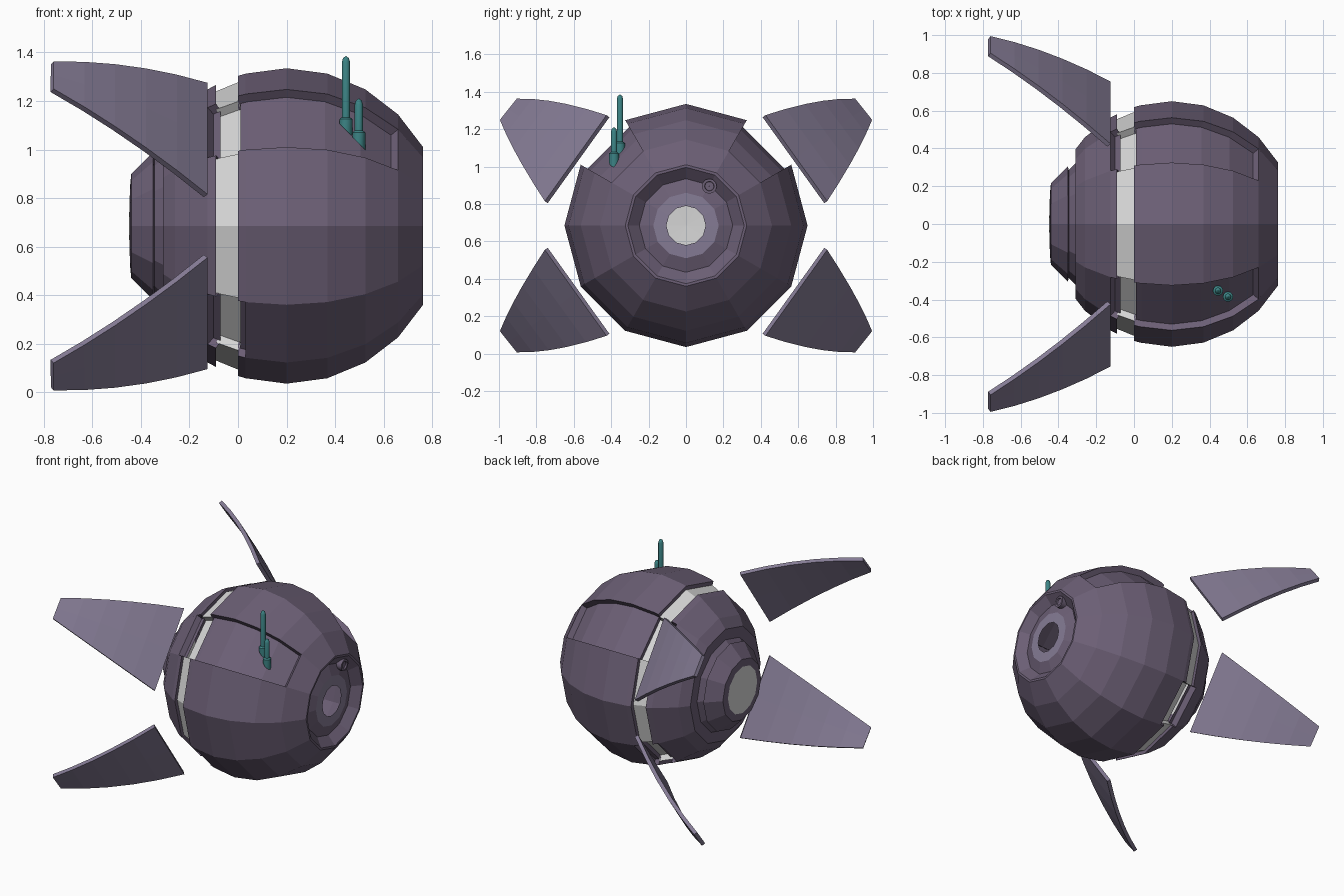
import bpy, bmesh, math
from mathutils import Vector

if "Cube" in bpy.data.objects:
    bpy.data.objects.remove(bpy.data.objects["Cube"])

AXIS_Z = 0.685      # height of the long axis
SIDES = 12
R = 0.65            # shell radius, centred at x = 0.2


def material(name, rgb):
    m = bpy.data.materials.new(name)
    m.diffuse_color = (*rgb, 1)
    m.use_nodes = True
    m.node_tree.nodes["Principled BSDF"].inputs["Base Color"].default_value = m.diffuse_color
    return m


HULL = material("dusky purple", (0.150, 0.115, 0.180))
PALE = material("pale purple", (0.235, 0.200, 0.300))
GREY = material("light grey", (0.68, 0.68, 0.68))
TEAL = material("teal", (0.045, 0.230, 0.235))


def finish(bm, name, mat, smooth=False):
    me = bpy.data.meshes.new(name)
    bm.to_mesh(me)
    bm.free()
    me.materials.append(mat)
    ob = bpy.data.objects.new(name, me)
    bpy.context.collection.objects.link(ob)
    if smooth:
        bpy.ops.object.select_all(action='DESELECT')
        ob.select_set(True)
        bpy.context.view_layer.objects.active = ob
        bpy.ops.object.shade_smooth_by_angle(angle=math.radians(40))
    return ob


def lathe_x(name, profile, mat, notch=None, flange_x=None, depth=0.04):
    """Revolve (x, r) points about the long axis; sink faces picked by notch."""
    bm = bmesh.new()
    rows = []
    for x, r in profile:
        rows.append([bm.verts.new((x, r * math.cos(a), r * math.sin(a)))
                     for a in (2 * math.pi * k / SIDES for k in range(SIDES))])
    for a, b in zip(rows, rows[1:]):
        for k in range(SIDES):
            n = (k + 1) % SIDES
            bm.faces.new((a[k], a[n], b[n], b[k]))
    bm.normal_update()
    if notch:
        picked = []
        for f in bm.faces:
            c = f.calc_center_median()
            ang = math.degrees(math.atan2(c.z, abs(c.y)))
            if notch(c.x, ang):
                picked.append(f)
        bmesh.ops.inset_region(bm, faces=picked, thickness=0.006, depth=-depth,
                               use_even_offset=True, use_boundary=False)
    if flange_x is not None:
        # turn the open rim inward
        rim = [e for e in bm.edges if e.is_boundary
               and all(abs(v.co.x - flange_x) < 0.012 for v in e.verts)]
        new = bmesh.ops.extrude_edge_only(bm, edges=rim)["geom"]
        for v in new:
            if isinstance(v, bmesh.types.BMVert):
                v.co.y *= 0.91
                v.co.z *= 0.91
    bmesh.ops.translate(bm, verts=bm.verts, vec=(0, 0, AXIS_Z))
    return finish(bm, name, mat)


def shell(x):
    return math.sqrt(R * R - (x - 0.2) ** 2)


def body_notch(x, ang):
    upper = 30 < ang < 60 and 0 <= x < 0.66
    lower = -60 < ang < -30 and x < 0.03
    return upper or lower


# front shell with its sunken eye socket
lat = [0.2 + R * math.sin(math.radians(d)) for d in range(-15, 61, 15)]
lathe_x("front_shell",
        [(0, shell(0))] + [(x, shell(x)) for x in lat]
        + [(lat[-1], 0.311), (0.71, 0.25), (0.735, 0.175)],
        HULL, body_notch, 0)
lathe_x("eye_ring", [(0.735, 0.175), (0.737, 0.105)], PALE)

# grey band between the shells
lathe_x("middle_band", [(-0.09, 0.555), (0, 0.592)], GREY,
        lambda x, a: 30 < abs(a) < 60)

# rear shell and tail cone
lathe_x("rear_shell",
        [(-0.31, 0.32), (-0.31, 0.395), (-0.26, shell(-0.26)),
         (-0.125, shell(-0.125)), (-0.09, shell(-0.09))],
        HULL, lambda x, a: 30 < abs(a) < 60 and x > -0.12, -0.09)
lathe_x("tail_cone", [(-0.445, 0.165), (-0.44, 0.215), (-0.35, 0.305),
                      (-0.345, 0.285), (-0.31, 0.32)], HULL)
lathe_x("tail_disc", [(-0.45, 0.001), (-0.445, 0.165)], GREY)


# four curved fins
def fin(name, sy, sz):
    bm = bmesh.new()
    rows = []
    steps = 5
    for i in range(steps + 1):
        t = i / steps
        bulge = 4 * t * (1 - t)
        x = -0.125 - 0.635 * t
        top = Vector((x, 0.425 + 0.48 * t + 0.02 * bulge, 0.59 + 0.088 * t + 0.025 * bulge))
        low = Vector((x, 0.755 + 0.24 * t + 0.025 * bulge, 0.13 + 0.435 * t + 0.02 * bulge))
        rows.append([bm.verts.new((p.x, sy * p.y, AXIS_Z + sz * p.z))
                     for p in (top, (top + low) / 2, low)])
    for a, b in zip(rows, rows[1:]):
        for k in range(2):
            bm.faces.new((a[k], a[k + 1], b[k + 1], b[k]))
    if sy * sz < 0:
        bmesh.ops.reverse_faces(bm, faces=bm.faces)
    bm.normal_update()
    bmesh.ops.solidify(bm, geom=bm.faces[:], thickness=0.025)
    bmesh.ops.recalc_face_normals(bm, faces=bm.faces)
    finish(bm, name, PALE)


for sy, side in ((-1, "front"), (1, "back")):
    for sz, level in ((1, "upper"), (-1, "lower")):
        fin(f"{level}_{side}_fin", sy, sz)


# antennas: slanted socket, thin rod, rounded tip
def antenna(name, x, y, z0, z1, z2):
    bm = bmesh.new()
    n = 12
    prof = [(0.001, z0), (0.027, z0), (0.027, z1), (0.017, z1 + 0.008),
            (0.017, z2 - 0.025), (0.012, z2 - 0.008), (0.001, z2)]
    rows = []
    for r, z in prof:
        row = []
        for k in range(n):
            a = 2 * math.pi * k / n
            slant = -1.0 * r * math.cos(a) + 0.02 if z == z0 else 0
            row.append(bm.verts.new((x + r * math.cos(a), y + r * math.sin(a), z + slant)))
        rows.append(row)
    for a, b in zip(rows, rows[1:]):
        for k in range(n):
            m = (k + 1) % n
            bm.faces.new((a[k], a[m], b[m], b[k]))
    finish(bm, name, TEAL, True)


antenna("tall_antenna", 0.445, -0.353, 1.06, 1.125, 1.385)
antenna("short_antenna", 0.498, -0.385, 1.005, 1.07, 1.21)

# small sensor in the socket wall
bm = bmesh.new()
ring = [(0.70, 0.04), (0.752, 0.04), (0.752, 0.026), (0.742, 0.024), (0.742, 0.001)]
rows = [[bm.verts.new((x, 0.125 + r * math.cos(k * math.pi / 6),
                       0.895 + r * math.sin(k * math.pi / 6))) for k in range(12)]
        for x, r in ring]
for a, b in zip(rows, rows[1:]):
    for k in range(12):
        m = (k + 1) % 12
        bm.faces.new((a[k], a[m], b[m], b[k]))
finish(bm, "small_sensor", HULL, True)
